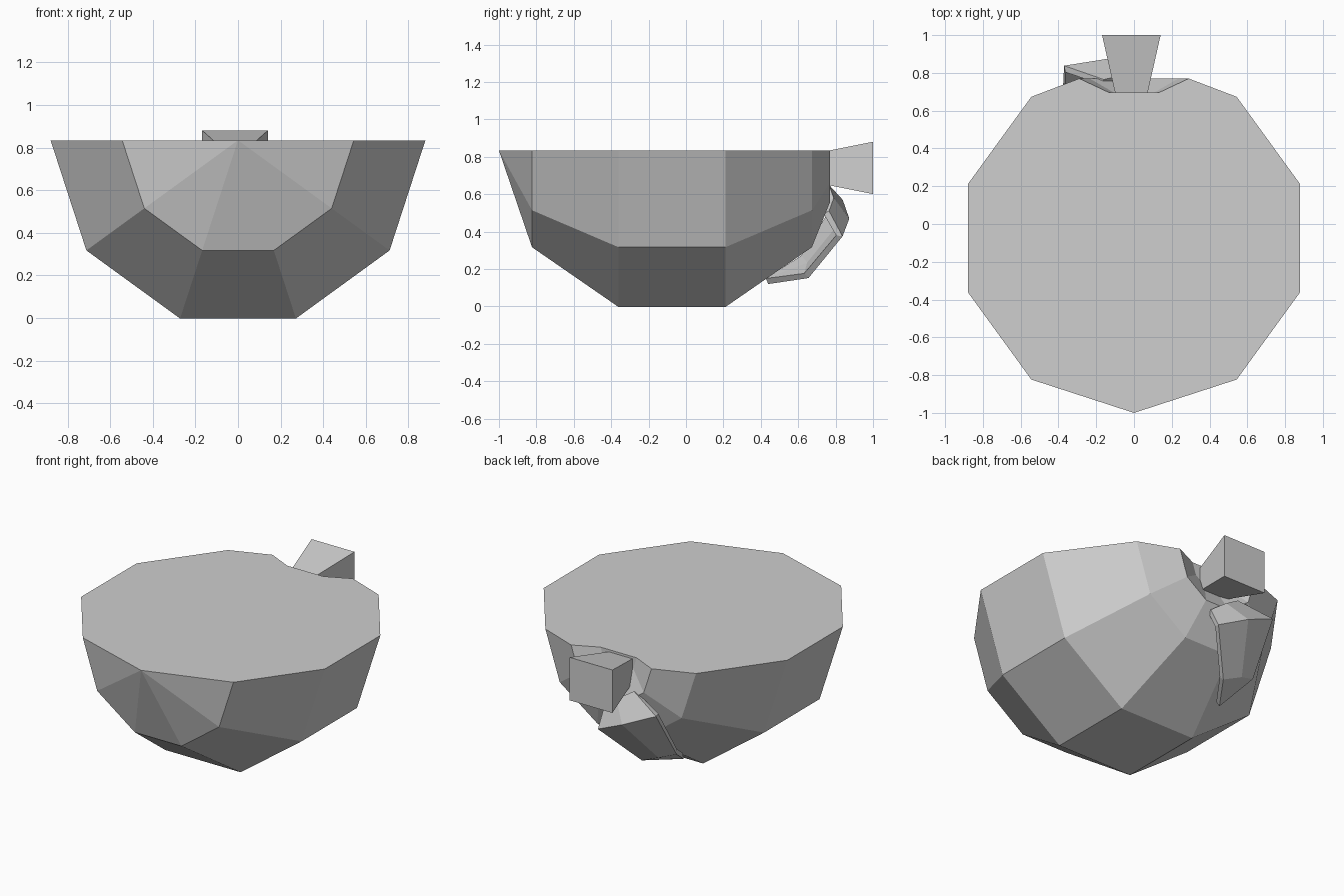
import bpy, bmesh, math
from mathutils import Vector

old = bpy.data.objects.get("Cube")
if old:
    bpy.data.objects.remove(old, do_unlink=True)

grey = bpy.data.materials.new("plain_grey")
grey.use_nodes = True
COLOUR = (0.62, 0.62, 0.62, 1)
grey.diffuse_color = COLOUR
grey.node_tree.nodes["Principled BSDF"].inputs["Base Color"].default_value = COLOUR


def finish(name, bm, recalc=True):
    if recalc:
        bmesh.ops.recalc_face_normals(bm, faces=bm.faces[:])
    mesh = bpy.data.meshes.new(name)
    bm.to_mesh(mesh)
    bm.free()
    mesh.materials.append(grey)
    obj = bpy.data.objects.new(name, mesh)
    bpy.context.collection.objects.link(obj)
    return obj


# Halved fruit: a ten-sided sphere lying along y, lower half only, dimpled at the back
TOP, RADIUS, MID_Y, SEGMENTS = 0.834, 0.925, -0.075, 5
profile = [(RADIUS * math.sin(math.pi * i / 5), MID_Y - RADIUS * math.cos(math.pi * i / 5))
           for i in range(1, 5)]
profile += [(0.29, 0.77), (0.13, 0.695)]

bm = bmesh.new()
tip = bm.verts.new((0, -1, TOP))
floor = bm.verts.new((0, 0.695, TOP))
rings = []
for r, y in profile:
    angles = [math.pi * s / SEGMENTS for s in range(SEGMENTS + 1)]
    rings.append([bm.verts.new((r * math.cos(a), y, TOP - r * math.sin(a))) for a in angles])
for s in range(SEGMENTS):
    bm.faces.new((tip, rings[0][s], rings[0][s + 1]))
    bm.faces.new((floor, rings[-1][s + 1], rings[-1][s]))
    for a, b in zip(rings, rings[1:]):
        bm.faces.new((a[s], b[s], b[s + 1], a[s + 1]))
# flat cut face
bm.faces.new([tip] + [r[0] for r in rings] + [floor] + [r[-1] for r in reversed(rings)])
finish("fruit_half", bm)

# Stem: block that flares towards its outer end
bm = bmesh.new()
bmesh.ops.create_cube(bm, size=1)
for v in bm.verts:
    outer = v.co.y > 0
    width, height = (0.31, 0.28) if outer else (0.17, 0.155)
    v.co = Vector((-0.014 + v.co.x * width, 1.0 if outer else 0.69, 0.741 + v.co.z * height))
finish("stem", bm)

# Leaf: folded strip from the stem to a tip under the fruit
rows = [
    [(-0.16, 0.765, 0.65), (-0.05, 0.79, 0.58), (0.05, 0.765, 0.51)],
    [(-0.37, 0.838, 0.57), (-0.15, 0.873, 0.47), (0.05, 0.837, 0.375)],
    [(-0.38, 0.64, 0.25), (-0.27, 0.67, 0.21), (-0.14, 0.655, 0.152)],
]
bm = bmesh.new()
grid = [[bm.verts.new(p) for p in row] for row in rows]
end = bm.verts.new((-0.29, 0.44, 0.12))
for a, b in zip(grid, grid[1:]):
    for i in range(2):
        bm.faces.new((a[i], b[i], b[i + 1], a[i + 1]))
for i in range(2):
    bm.faces.new((grid[-1][i], end, grid[-1][i + 1]))
bm.normal_update()
if sum(f.normal.y for f in bm.faces) < 0:
    bmesh.ops.reverse_faces(bm, faces=bm.faces[:])
leaf = finish("leaf", bm, recalc=False)
thick = leaf.modifiers.new("thickness", "SOLIDIFY")
thick.thickness = 0.035
thick.offset = -1
